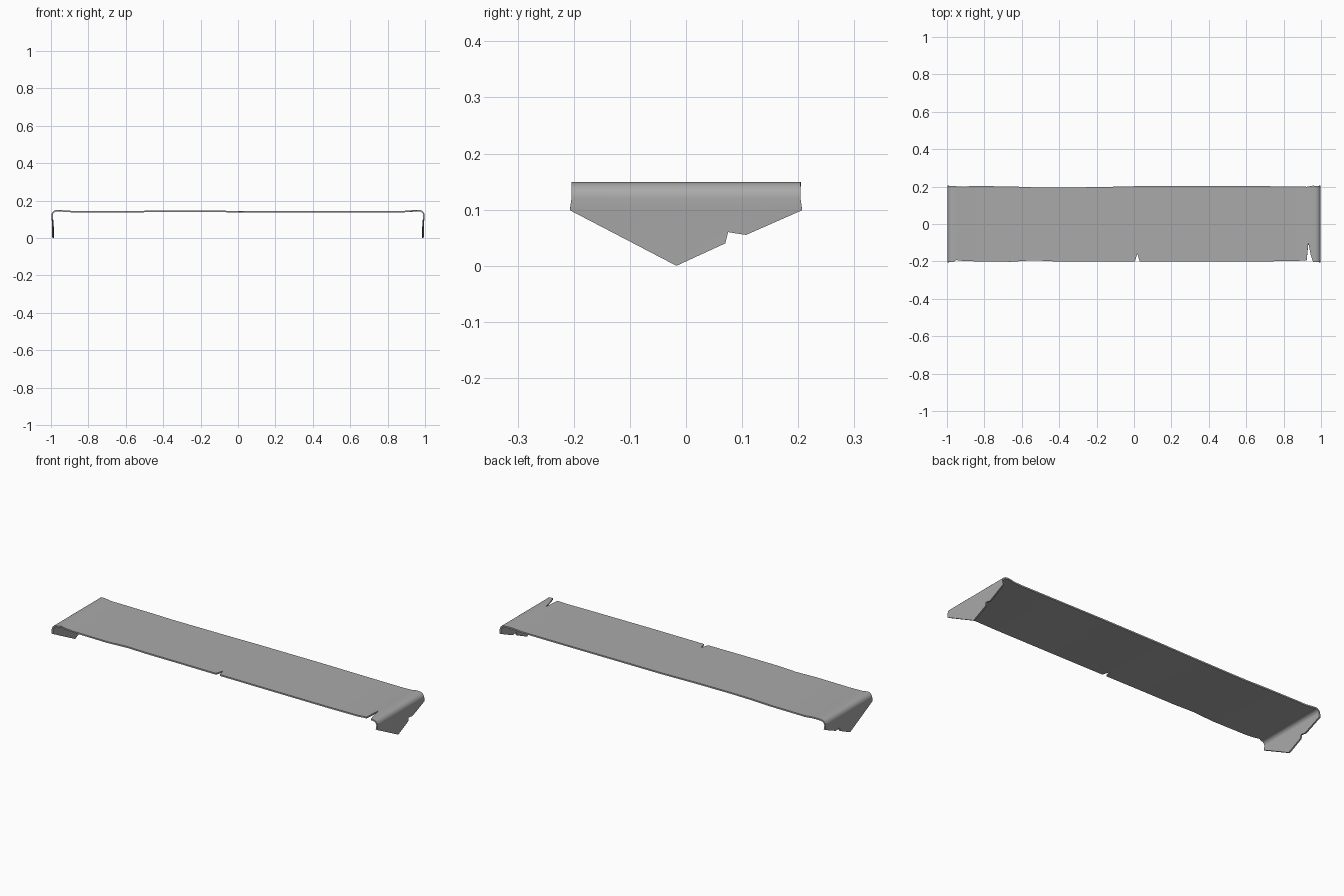
import bpy, bmesh, math

if "Cube" in bpy.data.objects:
    bpy.data.objects.remove(bpy.data.objects["Cube"])

grey = bpy.data.materials.new("grey cloth")
grey.diffuse_color = (0.4, 0.4, 0.4, 1)
grey.use_nodes = True
grey.node_tree.nodes["Principled BSDF"].inputs["Base Color"].default_value = grey.diffuse_color

# Top of the cloth: x, front y, back y, height
TOP = [(-0.95, -0.193, 0.202, 0.149), (-0.91, -0.198, 0.199, 0.146),
       (-0.87, -0.199, 0.203, 0.144), (-0.66, -0.202, 0.201, 0.144),
       (-0.54, -0.194, 0.196, 0.145), (-0.42, -0.200, 0.195, 0.146),
       (-0.20, -0.200, 0.197, 0.146), (0.005, -0.200, 0.202, 0.145),
       (0.018, -0.158, 0.202, 0.145), (0.030, -0.200, 0.202, 0.145),
       (0.35, -0.201, 0.203, 0.145), (0.70, -0.200, 0.202, 0.144),
       (0.87, -0.197, 0.201, 0.144), (0.923, -0.195, 0.199, 0.147),
       (0.932, -0.100, 0.201, 0.148), (0.945, -0.165, 0.203, 0.149),
       (0.957, -0.203, 0.205, 0.149)]

# Pointed lower edge of the end flaps: y, z
FLAP = [(-0.017, 0.0), (0.070, 0.040), (0.075, 0.060),
        (0.107, 0.055)]


def bend(side):
    """Rounded fold from the top down to the start of the hanging point."""
    rows = []
    r = 0.028
    for i in range(6):
        a = math.radians(i * 18)
        rows.append((side * (0.970 + r * math.sin(a)), -0.204, 0.204,
                     0.149 - r + r * math.cos(a)))
    rows.append((side * 0.996, -0.207, 0.207, 0.099))
    return rows


bm = bmesh.new()
stations = bend(-1)[::-1] + TOP + bend(1)
STEPS = 4
rows = []
for x, front, back, z in stations:
    rows.append([bm.verts.new((x, front + (back - front) * j / STEPS, z))
                 for j in range(STEPS + 1)])
for a, b in zip(rows, rows[1:]):
    for j in range(STEPS):
        bm.faces.new((a[j], b[j], b[j + 1], a[j + 1]))

# Hanging points at both ends
for side, row in ((-1, rows[0]), (1, rows[-1])):
    tip = [bm.verts.new((side * 0.993, y, z)) for y, z in FLAP]
    loop = row[::-1] + tip
    bm.faces.new(loop if side > 0 else loop[::-1])
bm.normal_update()
bmesh.ops.recalc_face_normals(bm, faces=bm.faces)
if max(bm.faces, key=lambda f: abs(f.normal.z)).normal.z < 0:
    bmesh.ops.reverse_faces(bm, faces=bm.faces)

mesh = bpy.data.meshes.new("draped_cloth")
bm.to_mesh(mesh)
bm.free()
cloth = bpy.data.objects.new("draped_cloth", mesh)
bpy.context.collection.objects.link(cloth)
mesh.materials.append(grey)

# Cloth thickness
solid = cloth.modifiers.new("thickness", 'SOLIDIFY')
solid.thickness = 0.008
solid.offset = -1

bpy.context.view_layer.objects.active = cloth
cloth.select_set(True)
bpy.ops.object.modifier_apply(modifier=solid.name)
bpy.ops.object.shade_smooth_by_angle(angle=math.radians(35))
